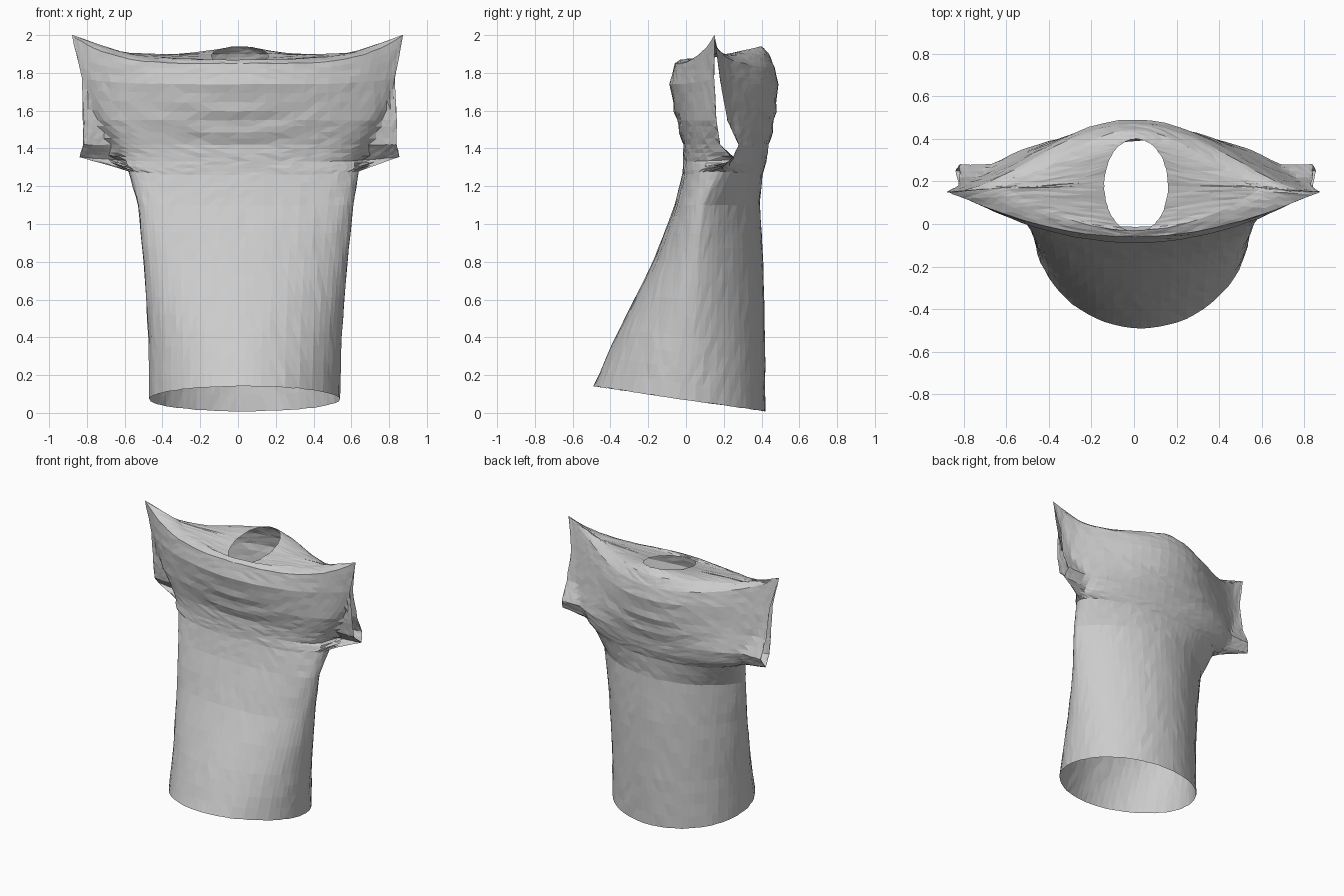
import bpy, bmesh, math, random
from mathutils import Vector

random.seed(4)
cube = bpy.data.objects.get("Cube")
if cube:
    bpy.data.objects.remove(cube, do_unlink=True)

# Plain cloth
cloth = bpy.data.materials.new("grey cloth")
cloth.use_nodes = True
cloth.diffuse_color = (0.6, 0.6, 0.6, 1)
cloth.node_tree.nodes["Principled BSDF"].inputs["Base Color"].default_value = (0.6, 0.6, 0.6, 1)

# Rings from the hem, over the shoulders, to the neckline:
# height, right x, left x, front y, back y, side y of front and back panels,
# torso share of the width, front and back roundness, lift of the tips, lift of the front
RINGS = [
    (.075, -.47, .54, -.49, .42, -.04, -.04, 1, .55, .47, 0, .067),
    (.4, -.475, .55, -.355, .42, .02, .02, 1, .45, .6, 0, .04),
    (.8, -.5, .58, -.17, .41, .06, .06, 1, .4, .7, 0, .01),
    (1.1, -.53, .61, -.06, .39, .09, .09, 1, .35, .75, 0, 0),
    (1.26, -.58, .64, -.02, .405, .17, .17, 1, .35, .6, .02, 0),
    (1.33, -.84, .855, -.015, .425, .25, .25, .76, .32, .7, .025, 0),
    (1.42, -.82, .84, -.015, .44, .18, .28, .8, .42, .8, 0, 0),
    (1.55, -.82, .84, -.05, .47, .16, .22, .9, .62, 1.2, 0, 0),
    (1.74, -.825, .83, -.087, .49, .15, .18, 1, .95, 1.8, .03, 0),
    (1.84, -.88, .875, -.06, .47, .15, .15, 1, 1.1, 2.1, .16, .01),
    (1.885, -.6, .6, -.03, .44, .17, .17, 1, 1, 1.7, .02, -.015),
    (1.89, -.14, .16, -.04, .4, .18, .18, 1, .5, .5, 0, -.05),
]
COLUMNS, STEPS = 36, 4


def cloth_point(ring, phi, back):
    z, x0, x1, front_y, back_y, side_f, side_b, torso, power, back_power, tip, lift = ring
    across = math.sin(phi)
    # The front of the waist is fuller on the right than on the left
    slant = 1 + .4 * across * max(.6 - abs(z - .9), 0)
    bulge = max(1 - (across / torso) ** 2, 0) ** (back_power if back else power * slant)
    side, middle = (side_b, back_y) if back else (side_f, front_y)
    x = x0 + (x1 - x0) * (across + 1) / 2
    y = side + (middle - side) * bulge
    height = z + tip * across ** 4 + lift * bulge * (-1 if back else 1)
    # Draped folds hanging across the chest and upper back
    fade = math.exp(-(x / .33) ** 2 - ((z - 1.56) / .13) ** 2)
    fold = math.sin((height - .5 * x * x) * 48) * .007 * fade
    return Vector((x, y + (fold if back else -fold), height))


# Intermediate rings
rows = []
for low, high in zip(RINGS, RINGS[1:]):
    for s in range(STEPS):
        rows.append([a + (b - a) * s / STEPS for a, b in zip(low, high)])
rows.append(RINGS[-1])

# Front and back panels, joined at the sides except at the sleeve openings
bm = bmesh.new()
for back in (False, True):
    grid = [[bm.verts.new(cloth_point(r, math.pi * (i / COLUMNS - .5), back))
             for i in range(COLUMNS + 1)] for r in rows]
    for a, b in zip(grid, grid[1:]):
        for i in range(COLUMNS):
            quad = [a[i], a[i + 1], b[i + 1], b[i]]
            bm.faces.new(quad[::-1] if back else quad)
bmesh.ops.remove_doubles(bm, verts=bm.verts, dist=.0008)

# Slightly uneven cloth with flat triangles
for v in bm.verts:
    v.co += Vector([random.uniform(-.002, .002) for _ in range(3)])
    v.co.z = max(v.co.z, 0)
bmesh.ops.triangulate(bm, faces=bm.faces)

mesh = bpy.data.meshes.new("shirt")
bm.to_mesh(mesh)
bm.free()
mesh.materials.append(cloth)
shirt = bpy.data.objects.new("shirt", mesh)
bpy.context.collection.objects.link(shirt)
